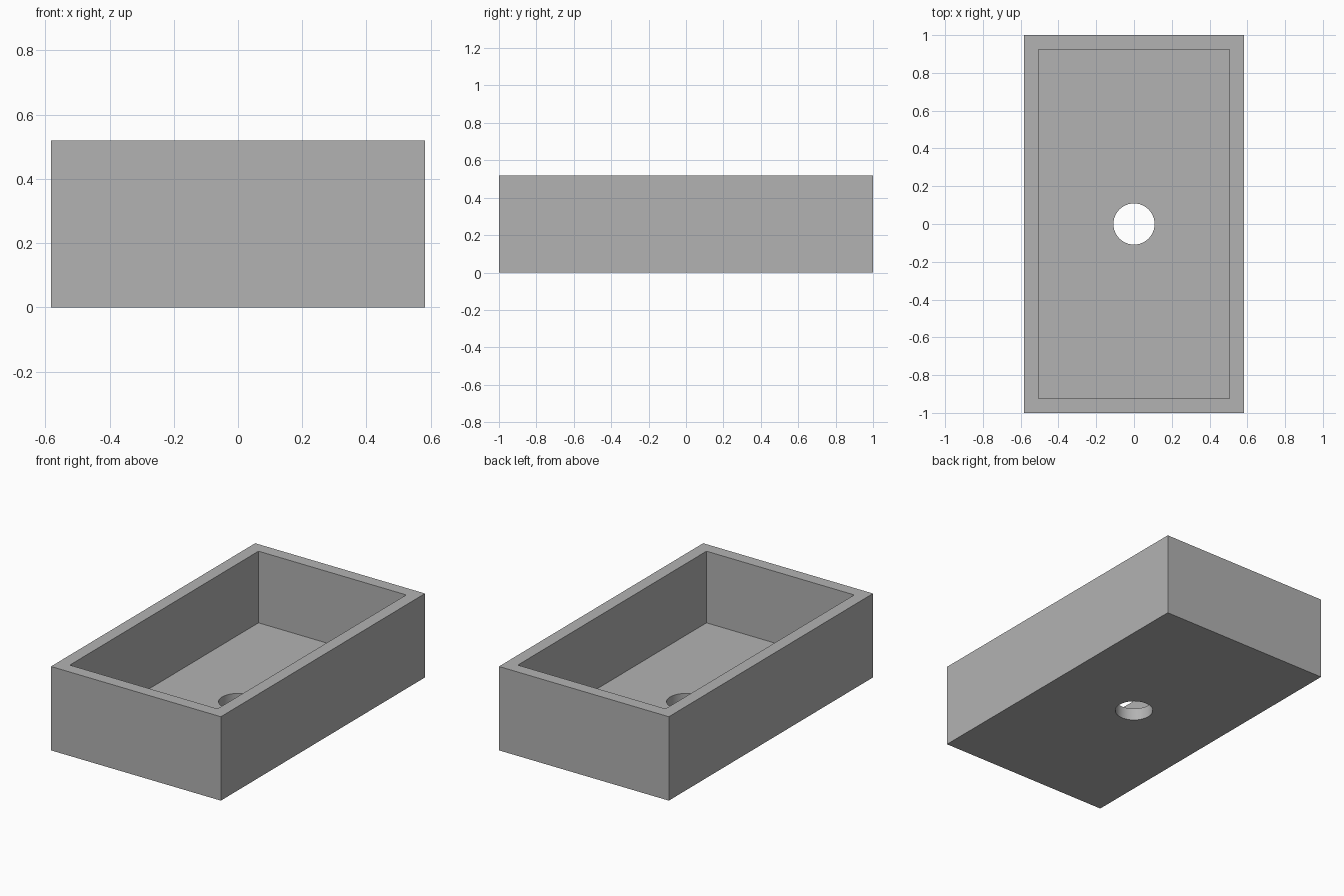
import bpy
import math

if "Cube" in bpy.data.objects:
    bpy.data.objects.remove(bpy.data.objects["Cube"], do_unlink=True)

WIDTH, LENGTH, HEIGHT = 1.165, 2.0, 0.52
WALL = 0.076
HOLE_RADIUS = 0.109

# Single grey material
grey = bpy.data.materials.new("plain grey")
grey.use_nodes = True
colour = (0.448, 0.448, 0.448, 1)
grey.diffuse_color = colour
grey.node_tree.nodes["Principled BSDF"].inputs["Base Color"].default_value = colour


def box(name, size, bottom):
    bpy.ops.mesh.primitive_cube_add(size=1, location=(0, 0, bottom + size[2] / 2))
    obj = bpy.context.object
    obj.name = name
    obj.scale = size
    bpy.ops.object.transform_apply(location=True, rotation=False, scale=True)
    obj.data.materials.append(grey)
    return obj


def cut(target, cutter):
    cutter.hide_render = True
    mod = target.modifiers.new("cut", 'BOOLEAN')
    mod.operation = 'DIFFERENCE'
    mod.solver = 'EXACT'
    mod.object = cutter
    bpy.ops.object.select_all(action='DESELECT')
    target.select_set(True)
    bpy.context.view_layer.objects.active = target
    bpy.ops.object.modifier_apply(modifier=mod.name)
    bpy.data.objects.remove(cutter, do_unlink=True)


# Open tray
tray = box("planter_tray", (WIDTH, LENGTH, HEIGHT), 0)
cut(tray, box("cavity_cutter", (WIDTH - 2 * WALL, LENGTH - 2 * WALL, HEIGHT), WALL))

# Round drain hole through the floor
bpy.ops.mesh.primitive_cylinder_add(vertices=64, radius=HOLE_RADIUS, depth=4 * WALL)
drain = bpy.context.object
drain.name = "drain_cutter"
drain.data.materials.append(grey)
cut(tray, drain)

bpy.ops.object.shade_smooth_by_angle(angle=math.radians(30))
